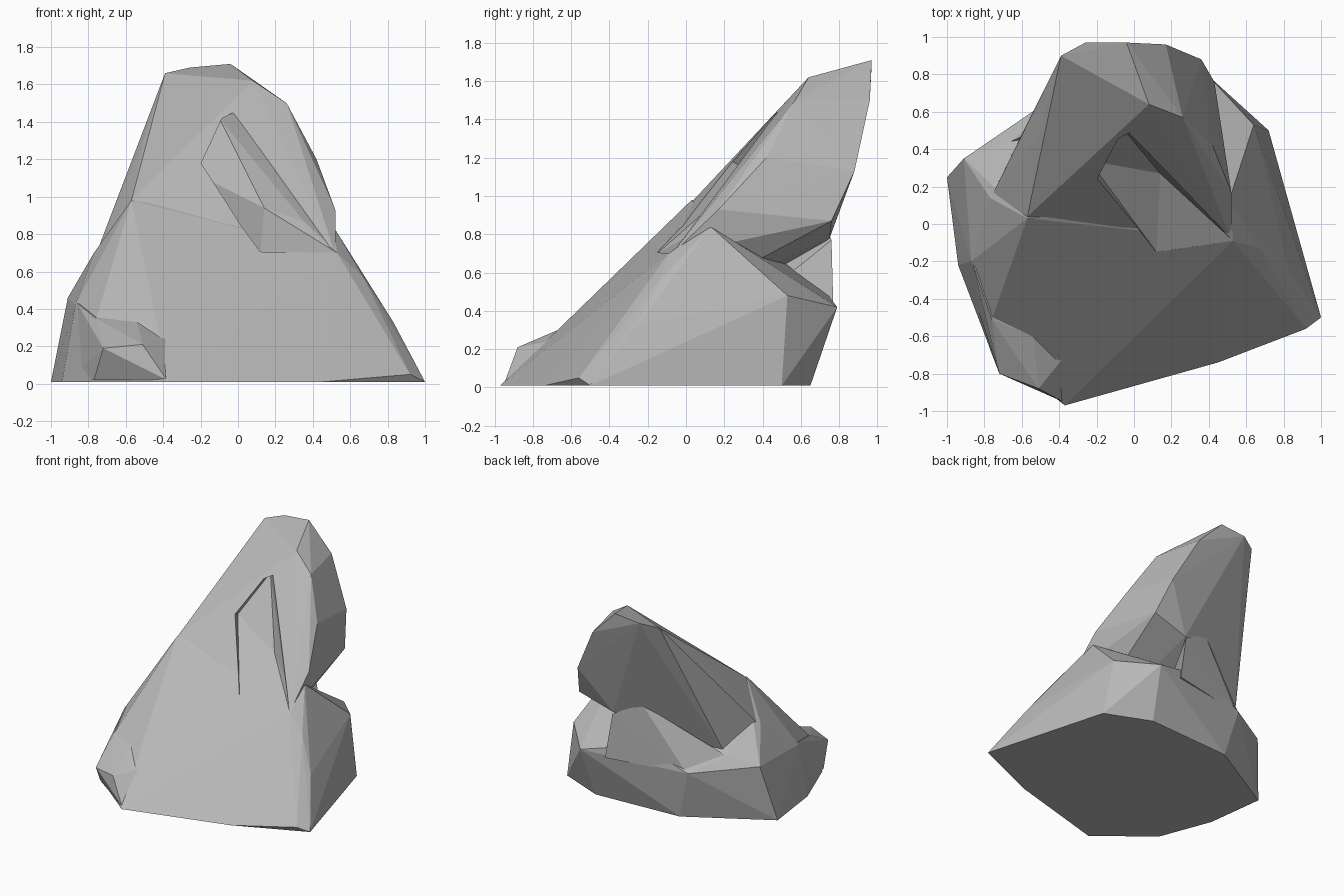
import bpy
import bmesh

# Remove the default object
default_cube = bpy.data.objects.get("Cube")
if default_cube:
    bpy.data.objects.remove(default_cube, do_unlink=True)

# Single stone colour
STONE = (0.48, 0.48, 0.48, 1.0)
stone = bpy.data.materials.new("stone_grey")
stone.use_nodes = True
stone.diffuse_color = STONE
shader = next(n for n in stone.node_tree.nodes if n.type == "BSDF_PRINCIPLED")
shader.inputs["Base Color"].default_value = STONE
shader.inputs["Roughness"].default_value = 0.9


def chiselled_block(name, corners):
    """Make a flat-faced boulder as the tight skin around a few corner points."""
    bm = bmesh.new()
    for corner in corners:
        bm.verts.new(corner)
    hull = bmesh.ops.convex_hull(bm, input=bm.verts[:])
    inner = {item for key in ("geom_interior", "geom_unused") for item in hull[key]
             if isinstance(item, bmesh.types.BMVert)}
    if inner:
        bmesh.ops.delete(bm, geom=list(inner), context="VERTS")
    bmesh.ops.recalc_face_normals(bm, faces=bm.faces[:])
    mesh = bpy.data.meshes.new(name)
    bm.to_mesh(mesh)
    bm.free()
    mesh.materials.append(stone)
    block = bpy.data.objects.new(name, mesh)
    bpy.context.scene.collection.objects.link(block)
    return block


def combine(target, other, operation):
    """Bake a boolean of two blocks into the first one."""
    modifier = target.modifiers.new("combine", "BOOLEAN")
    modifier.operation = operation
    modifier.solver = "EXACT"
    modifier.object = other
    bpy.context.view_layer.update()
    graph = bpy.context.evaluated_depsgraph_get()
    result = bpy.data.meshes.new_from_object(target.evaluated_get(graph))
    target.modifiers.clear()
    target.data = result
    bpy.data.objects.remove(other, do_unlink=True)


# Footprint of the boulder on the ground
footprint = [(-.37, -.97), (.45, -.74), (1, -.5), (.81, .1), (.72, .5), (.36, .65),
             (-.37, .61), (-1, .25), (-.94, -.22), (-.78, -.64)]

# Ledge that runs round the sides and the back
ledge = [(.64, .53, .48), (.66, .13, .5), (.4, .79, .42), (-.47, .65, .4),
         (-.91, .35, .46), (-.87, -.2, .42), (-.76, -.51, .34)]

# Upper limit of the base, where it runs into the peak
shoulder = [(.92, -.56, .05), (.83, -.25, .33), (.67, -.13, .57), (.53, -.09, .7),
            (.51, .13, .84), (.47, .42, .63), (-.11, .69, .55), (-.69, .43, .52),
            (-.77, .14, .7), (-.57, .03, .98), (.12, -.15, .7)]
base = chiselled_block("base_block", [(x, y, .01) for x, y in footprint] + ledge + shoulder)

# Leaning peak: front slope rooted in the base, overhanging back wall, blunt crown
slope = [(-.2, -.5, .3), (.3, -.5, .2), (.52, -.08, .69), (.52, .17, .93),
         (-.57, .04, .98), (-.76, .15, .69), (-.37, .51, 1.38)]
back_wall = [(.43, .76, .87), (.36, .88, 1.13), (.17, .96, 1.5), (.13, .75, .78),
             (-.1, .7, .9), (-.6, .4, .8), (-.64, .4, .5), (-.51, .48, 1.28)]
crown = [(.42, .42, 1.2), (.26, .57, 1.5), (.08, .64, 1.62), (-.04, .97, 1.71),
         (-.26, .97, 1.69), (-.39, .9, 1.66), (-.34, .77, 1.56)]
peak = chiselled_block("leaning_peak", slope + back_wall + crown)
combine(peak, base, "UNION")

# Buttress leaning against the back wall
buttress = chiselled_block("back_buttress", [
    (-.1, .71, .89), (-.46, .64, .39), (-.68, .43, .51), (.19, .77, .4),
    (.13, .76, .77), (-.05, .68, .4), (0, .3, .4)])
combine(peak, buttress, "UNION")

# Sloping lip at the front corner
lip = chiselled_block("front_lip", [
    (-.38, -.95, .02), (-.77, -.67, .02), (-.92, -.2, .02), (-.72, -.8, .19),
    (-.51, -.88, .21), (-.54, -.6, .33), (-.76, -.51, .35), (-.86, -.22, .43),
    (-.3, -.62, .26)])
combine(peak, lip, "UNION")

# Gully split into the front slope
gully = chiselled_block("gully_cutter", [
    (-.1, .56, 1.42), (.14, .27, .94), (.12, -.15, .7), (.53, -.09, .7),
    (0, .46, 1.46), (.35, .1, .87), (-.24, .34, 1.13), (0, -.2, 1.4)])
gully.hide_render = True
combine(peak, gully, "DIFFERENCE")
peak.name = "boulder"
